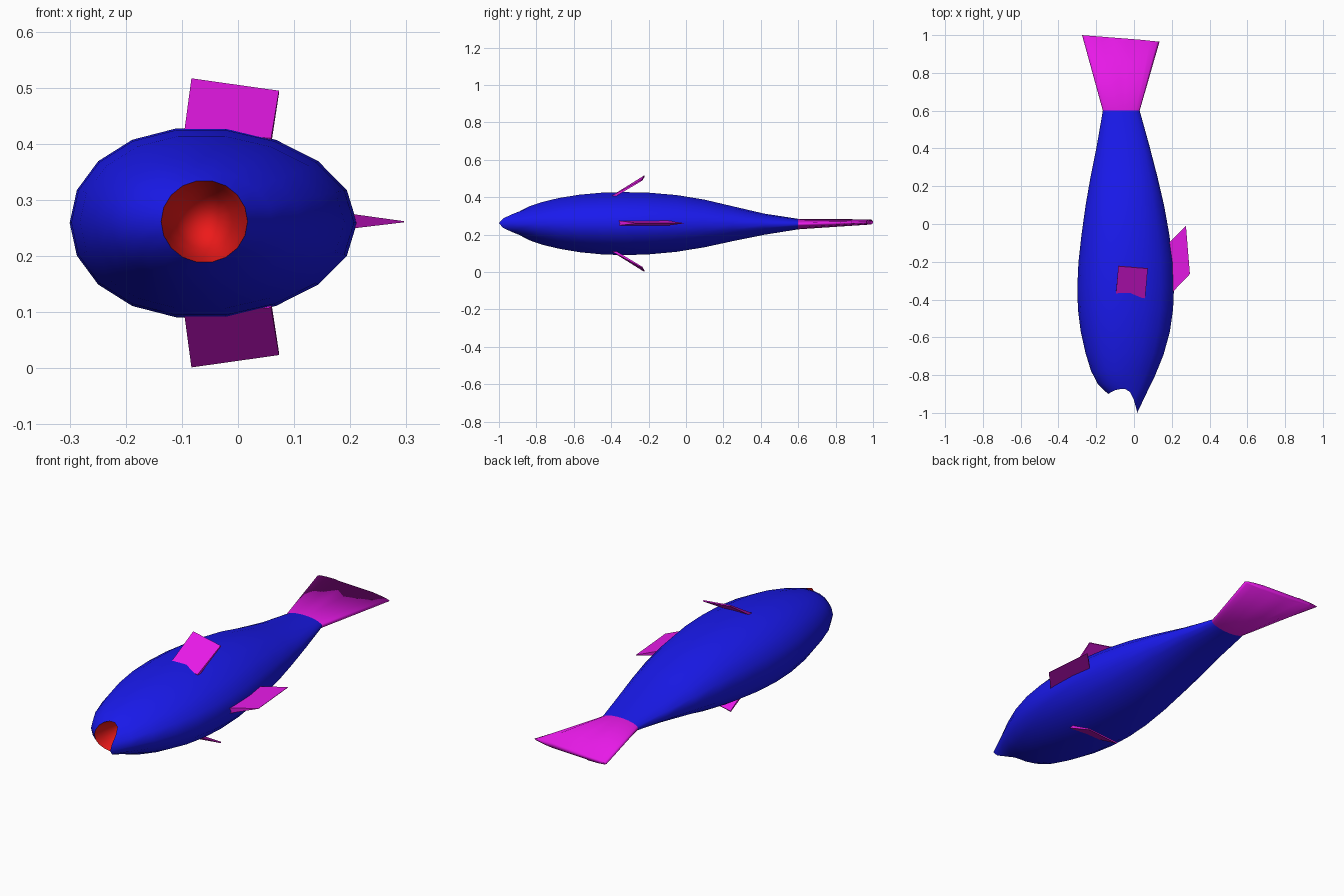
import bpy, bmesh, math

if "Cube" in bpy.data.objects:
    bpy.data.objects.remove(bpy.data.objects["Cube"])

N = 18  # sides of the body


def material(name, color):
    m = bpy.data.materials.new(name)
    m.diffuse_color = (*color, 1)
    m.use_nodes = True
    m.node_tree.nodes["Principled BSDF"].inputs["Base Color"].default_value = m.diffuse_color
    return m


BLUE = material("blue", (0.01, 0.01, 0.85))
RED = material("red", (0.85, 0.01, 0.01))
MAGENTA = material("magenta", (0.8, 0.01, 0.8))


def make(name, bm, mat, smooth=True):
    me = bpy.data.meshes.new(name)
    bm.to_mesh(me)
    bm.free()
    ob = bpy.data.objects.new(name, me)
    bpy.context.collection.objects.link(ob)
    me.materials.append(mat)
    for p in me.polygons:
        p.use_smooth = smooth
    return ob


def loft(name, rings, mat, cap_end=False, tip=None, flip=False):
    bm = bmesh.new()
    loops = [[bm.verts.new(p) for p in r] for r in rings]
    for a, b in zip(loops, loops[1:]):
        for i in range(N):
            j = (i + 1) % N
            bm.faces.new((a[i], a[j], b[j], b[i]))
    if cap_end:
        bm.faces.new(loops[-1])
    if tip:
        t = bm.verts.new(tip)
        for i in range(N):
            bm.faces.new((loops[-1][i], loops[-1][(i + 1) % N], t))
    # rings turn about y: make faces point outward (inward for the mouth)
    if not flip:
        bmesh.ops.reverse_faces(bm, faces=bm.faces[:])
    bm.normal_update()
    if bm.faces[:][0].normal.x < 0 and not flip or flip and bm.faces[:][0].normal.x > 0:
        bmesh.ops.reverse_faces(bm, faces=bm.faces[:])
    return make(name, bm, mat)


def ring(y, left, right, bottom, top, lip=0.0, skew=0.0):
    """Oval section; lip bends it forward at the sides like the mouth rim."""
    pts = []
    for i in range(N):
        a = 2 * math.pi * i / N
        c, s = math.cos(a), math.sin(a)
        bend = 0.127 * max(0, c) ** 3 + 0.027 * max(0, -c) ** 2
        pts.append(((left + right) / 2 + (right - left) / 2 * c - skew * s * s,
                    y - lip * bend,
                    (top + bottom) / 2 + (top - bottom) / 2 * s))
    return pts


def interp(x, table):
    for (x0, y0), (x1, y1) in zip(table, table[1:]):
        if x <= x1:
            return y0 + (y1 - y0) * (x - x0) / (x1 - x0)
    return table[-1][1]


# body: y, left, right, bottom, top, lip bend, skew
sections = [
    (-0.873, -0.137, 0.017, 0.188, 0.335, 1.0, 0.0),
    (-0.835, -0.190, 0.062, 0.168, 0.354, 0.55, 0.005),
    (-0.770, -0.228, 0.112, 0.145, 0.376, 0.25, 0.01),
    (-0.680, -0.257, 0.157, 0.123, 0.398, 0.08, 0.015),
    (-0.570, -0.282, 0.190, 0.104, 0.416, 0, 0.02),
    (-0.450, -0.297, 0.207, 0.092, 0.427, 0, 0.022),
    (-0.330, -0.300, 0.212, 0.088, 0.430, 0, 0.022),
    (-0.200, -0.294, 0.207, 0.092, 0.427, 0, 0.02),
    (-0.050, -0.277, 0.186, 0.106, 0.414, 0, 0.015),
    (0.100, -0.256, 0.159, 0.131, 0.389, 0, 0.01),
    (0.250, -0.230, 0.124, 0.164, 0.353, 0, 0.0),
    (0.420, -0.196, 0.080, 0.199, 0.313, 0, 0),
    (0.600, -0.165, 0.030, 0.228, 0.285, 0, 0),
]
rings = [ring(*s) for s in sections]
loft("body", rings, BLUE)

# mouth bowl
loft("mouth", [rings[0],
               ring(-0.84, -0.128, 0.008, 0.196, 0.327, 0.7),
               ring(-0.79, -0.110, -0.010, 0.212, 0.310, 0.3),
               ring(-0.765, -0.088, -0.032, 0.234, 0.288, 0.0)],
     RED, tip=(-0.06, -0.757, 0.261), flip=True)

# tail fin with a notched end
edge = [(-0.275, 1.0), (-0.155, 0.99), (-0.085, 0.955), (-0.01, 0.98), (0.135, 0.965)]
end = [(x, interp(x, edge), z) for x, _, z in ring(0, -0.275, 0.135, 0.253, 0.282)]
loft("tail_fin", [rings[-1], end], MAGENTA, cap_end=True)


def fin(name, base, tip, axis, base_half, tip_half):
    """Wedge-shaped plate between a base edge and a tip edge, thick along axis."""
    bm = bmesh.new()
    sides = []
    for sgn in (1, -1):
        pts = [(p, base_half) for p in base] + [(p, tip_half) for p in tip]
        sides.append([bm.verts.new([p[k] + sgn * h * axis[k] for k in range(3)]) for p, h in pts])
    a, b = sides
    bm.faces.new(a)
    bm.faces.new(b[::-1])
    for i in range(4):
        j = (i + 1) % 4
        bm.faces.new((a[j], a[i], b[i], b[j]))
    bmesh.ops.recalc_face_normals(bm, faces=bm.faces[:])
    make(name, bm, MAGENTA, smooth=False)


# upper and lower fins mirror each other about the body's mid height
MID = 0.259
for name, m in (("upper_fin", 1), ("lower_fin", -1)):
    def at(x, y, h):
        return (x, y, MID + m * h)
    fin(name, [at(-0.096, -0.375, 0.155), at(0.059, -0.39, 0.145)],
        [at(0.073, -0.235, 0.233), at(-0.083, -0.222, 0.255)],
        (0, -0.5, 0.86 * m), 0.007, 0.003)

# single side fin
fin("side_fin", [(0.18, -0.105, 0.262), (0.195, -0.37, 0.262)],
    [(0.296, -0.265, 0.261), (0.275, -0.01, 0.261)],
    (0, 0, 1), 0.014, 0.001)
